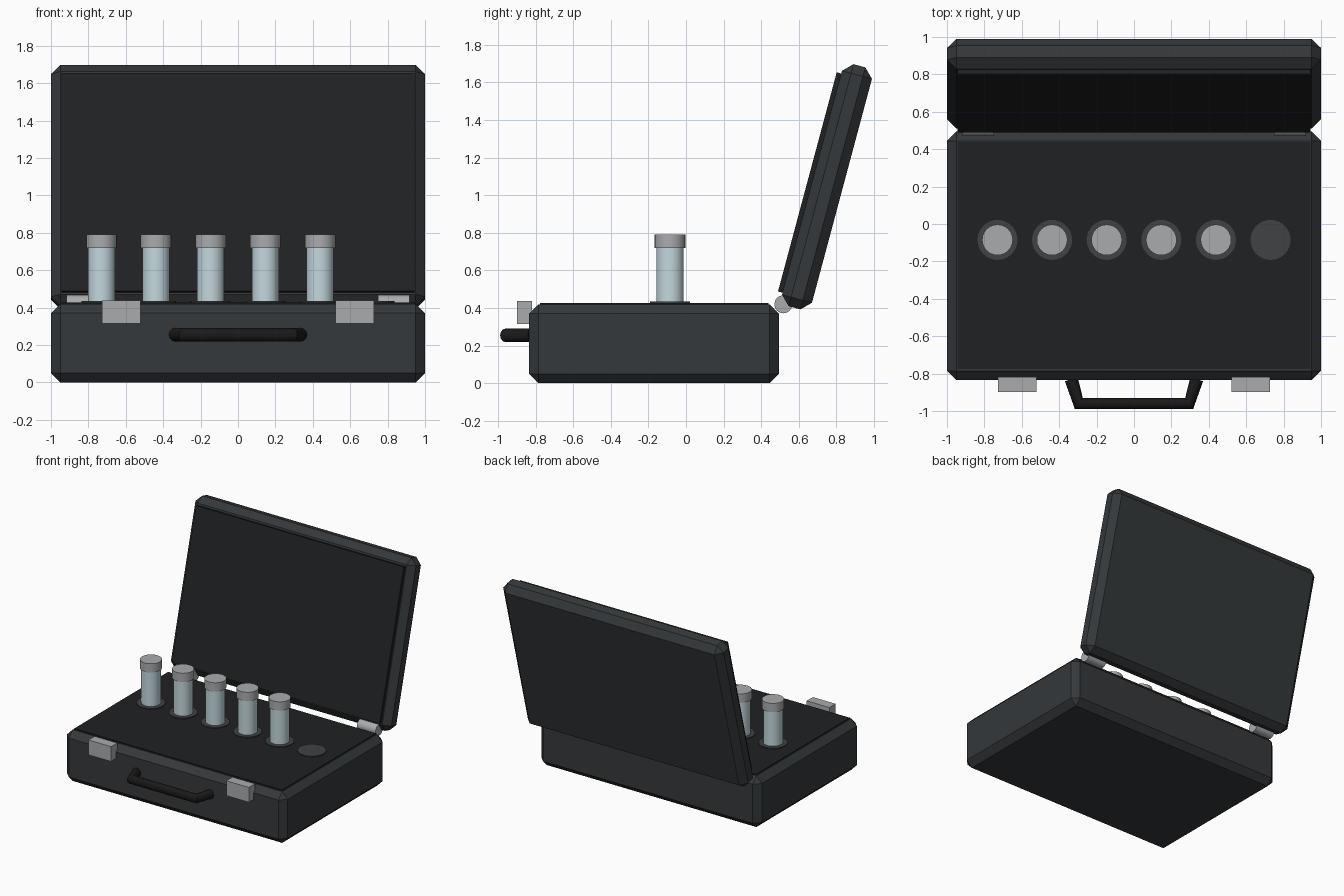
import bpy, bmesh
from math import radians, sin, cos
from mathutils import Matrix, Vector

if "Cube" in bpy.data.objects:
    bpy.data.objects.remove(bpy.data.objects["Cube"])


def material(name, rgb):
    m = bpy.data.materials.new(name)
    m.diffuse_color = (*rgb, 1)
    m.use_nodes = True
    m.node_tree.nodes["Principled BSDF"].inputs["Base Color"].default_value = m.diffuse_color
    return m


CASE = material("case_shell", (0.035, 0.04, 0.043))
LINING = material("lining", (0.014, 0.015, 0.016))
GRIP = material("grip", (0.01, 0.01, 0.011))
COLLAR = material("collar", (0.05, 0.055, 0.058))
METAL = material("metal", (0.4, 0.41, 0.42))
CAP = material("cap", (0.4, 0.41, 0.42))
GLASS = material("glass", (0.55, 0.69, 0.73))


def box(name, size, loc, mat, chamfer=0.0, tilt=0.0):
    bm = bmesh.new()
    bmesh.ops.create_cube(bm, size=1)
    bmesh.ops.scale(bm, vec=size, verts=bm.verts)
    if chamfer:
        bmesh.ops.bevel(bm, geom=bm.edges[:], offset=chamfer, segments=1,
                        affect='EDGES', profile=0.5)
    me = bpy.data.meshes.new(name)
    bm.to_mesh(me)
    bm.free()
    me.materials.append(mat)
    ob = bpy.data.objects.new(name, me)
    ob.location = loc
    ob.rotation_euler.x = tilt
    bpy.context.collection.objects.link(ob)
    return ob


def cylinder(name, r, depth, loc, mat, sides=24, rot=(0, 0, 0)):
    bpy.ops.mesh.primitive_cylinder_add(vertices=sides, radius=r, depth=depth,
                                        location=loc, rotation=rot)
    ob = bpy.context.object
    ob.name = name
    ob.data.materials.append(mat)
    bpy.ops.object.shade_smooth_by_angle(angle=radians(35))
    return ob


# Lower case and foam insert
box("base_shell", (2, 1.33, 0.42), (0, -0.17, 0.21), CASE, 0.05)
box("base_insert", (1.885, 1.215, 0.06), (0, -0.168, 0.398), LINING)

# Open lid, leaning back 15 degrees, with its lining
TILT = radians(-15)
lid_centre = Vector((0, 0.75, 1.045))
box("lid_shell", (2, 0.165, 1.333), lid_centre, CASE, 0.05, TILT)
offset = Matrix.Rotation(TILT, 3, 'X') @ Vector((0, -0.08, -0.002))
box("lid_lining", (1.885, 0.055, 1.207), lid_centre + offset, LINING, 0, TILT)

# Hinges and latches on both sides
for side, s in (("left", -1), ("right", 1)):
    cylinder("hinge_" + side, 0.048, 0.17, (s * 0.833, 0.518, 0.42), METAL,
             sides=16, rot=(0, radians(90), 0))
    box("latch_" + side, (0.205, 0.08, 0.122), (s * 0.625, -0.858, 0.377), METAL)

# Carry handle: a bent tube turned into a mesh
curve = bpy.data.curves.new("handle", 'CURVE')
curve.dimensions = '3D'
curve.bevel_depth = 0.036
curve.bevel_resolution = 4
curve.use_fill_caps = True
path = [(-0.335, -0.83), (-0.295, -0.96), (0.295, -0.96), (0.335, -0.83)]
spline = curve.splines.new('POLY')
spline.points.add(len(path) - 1)
for p, (x, y) in zip(spline.points, path):
    p.co = (x, y, 0.255, 1)
curve.materials.append(GRIP)
handle = bpy.data.objects.new("handle", curve)
bpy.context.collection.objects.link(handle)
bpy.ops.object.select_all(action='DESELECT')
handle.select_set(True)
bpy.context.view_layer.objects.active = handle
bpy.ops.object.convert(target='MESH')
bpy.ops.object.shade_smooth_by_angle(angle=radians(35))

# Six sockets, five filled with capped vials
for i in range(6):
    x, y = -0.73 + i * 0.292, -0.085
    cylinder(f"socket_{i + 1}", 0.107, 0.03, (x, y, 0.42), COLLAR, sides=32)
    if i < 5:
        cylinder(f"vial_{i + 1}", 0.073, 0.32, (x, y, 0.56), GLASS)
        cylinder(f"vial_cap_{i + 1}", 0.082, 0.072, (x, y, 0.754), CAP)
